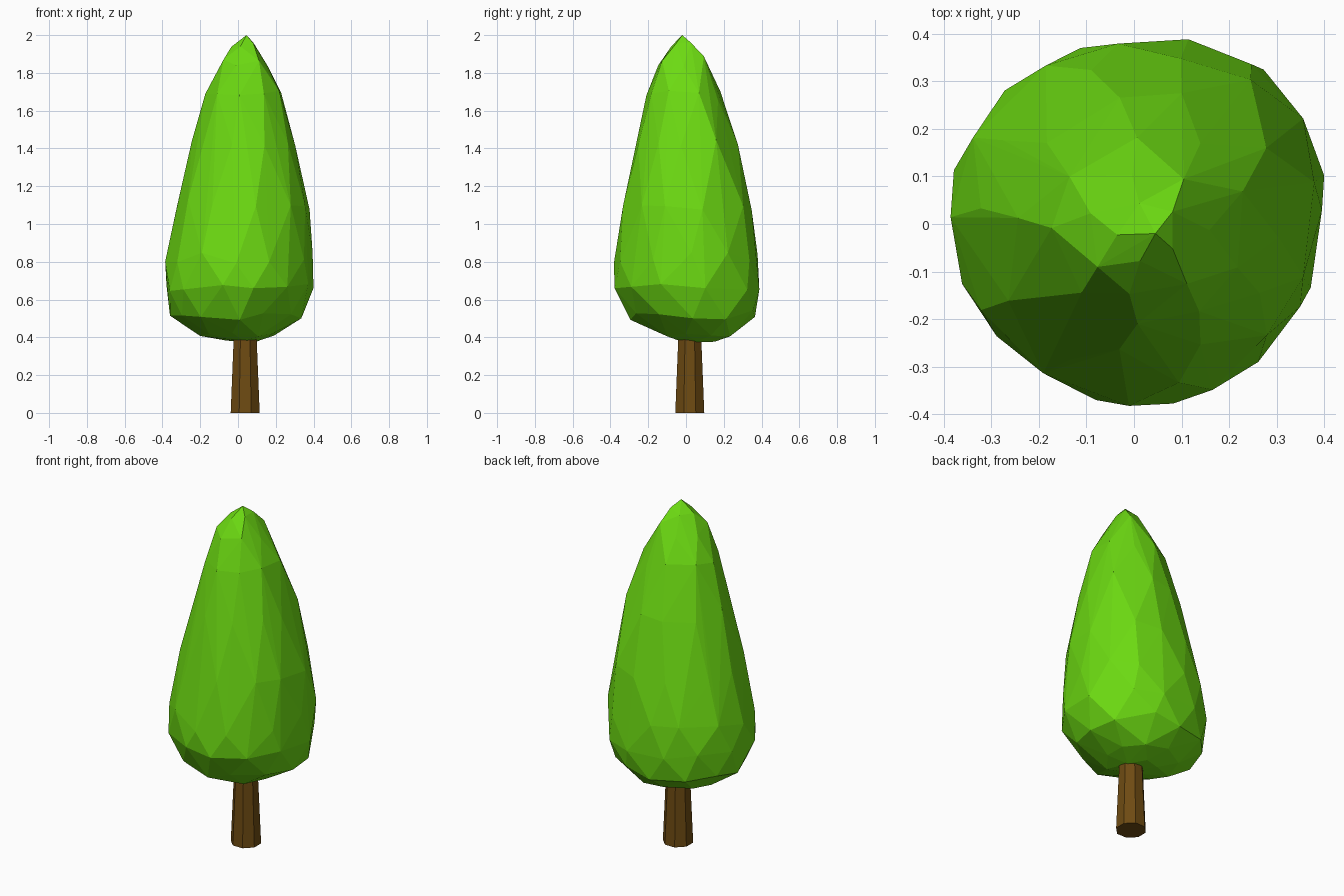
import bpy, bmesh, math, random

if "Cube" in bpy.data.objects:
    bpy.data.objects.remove(bpy.data.objects["Cube"])

random.seed(4)


def material(name, color):
    m = bpy.data.materials.new(name)
    m.diffuse_color = color
    m.use_nodes = True
    m.node_tree.nodes["Principled BSDF"].inputs["Base Color"].default_value = m.diffuse_color
    return m


def make_object(name, bm, mat):
    bmesh.ops.recalc_face_normals(bm, faces=bm.faces)
    me = bpy.data.meshes.new(name)
    bm.to_mesh(me)
    bm.free()
    me.materials.append(mat)
    ob = bpy.data.objects.new(name, me)
    bpy.context.collection.objects.link(ob)
    return ob


# Trunk: tapered octagonal post
bm = bmesh.new()
bmesh.ops.create_cone(bm, cap_ends=True, segments=8, radius1=0.083, radius2=0.063, depth=0.46)
for v in bm.verts:
    a = math.atan2(v.co.y, v.co.x) + math.pi / 8
    r = math.hypot(v.co.x, v.co.y)
    v.co = (0.038 + r * math.cos(a), 0.02 + r * math.sin(a), v.co.z + 0.23)
make_object("trunk", bm, material("bark", (0.155, 0.07, 0.006, 1)))

# Foliage: irregular rings (z, xmin, xmax, ymin, ymax, points), faceted by a hull
rings = [
    (0.385, -0.08, 0.09, -0.03, 0.15, 5),
    (0.415, -0.20, 0.19, -0.13, 0.25, 9),
    (0.52, -0.355, 0.33, -0.29, 0.36, 12),
    (0.67, -0.39, 0.39, -0.38, 0.38, 12),
    (0.82, -0.38, 0.385, -0.378, 0.375, 12),
    (1.10, -0.318, 0.37, -0.335, 0.338, 11),
    (1.42, -0.24, 0.30, -0.272, 0.268, 10),
    (1.68, -0.17, 0.23, -0.21, 0.18, 9),
    (1.86, -0.098, 0.155, -0.155, 0.105, 7),
    (1.95, -0.035, 0.09, -0.08, 0.045, 5),
]
bm = bmesh.new()
for i, (z, x0, x1, y0, y1, n) in enumerate(rings):
    rough = 0.012 if i in (0, 1, 9) else 0.03
    for k in range(n):
        a = 2 * math.pi * (k + 0.5 * (i % 2)) / n + random.uniform(-0.1, 0.1)
        c, s = math.cos(a), math.sin(a)
        # fuller toward back right, leaner toward front left
        f = 1.015
        if c > 0 and s > 0:
            f += 0.09 * math.sin(2 * a)
        elif c < 0 and s < 0:
            f -= 0.05 * math.sin(2 * a)
        bm.verts.new(((x0 + x1) / 2 + f * c * (x1 - x0) / 2,
                      (y0 + y1) / 2 + f * s * (y1 - y0) / 2,
                      z + random.uniform(-rough, rough)))
bm.verts.new((0.045, -0.02, 2.0))
hull = bmesh.ops.convex_hull(bm, input=bm.verts)
inner = [g for g in hull["geom_interior"] if isinstance(g, bmesh.types.BMVert)]
bmesh.ops.delete(bm, geom=inner, context="VERTS")
make_object("foliage", bm, material("leaves", (0.15, 0.70, 0.006, 1)))
